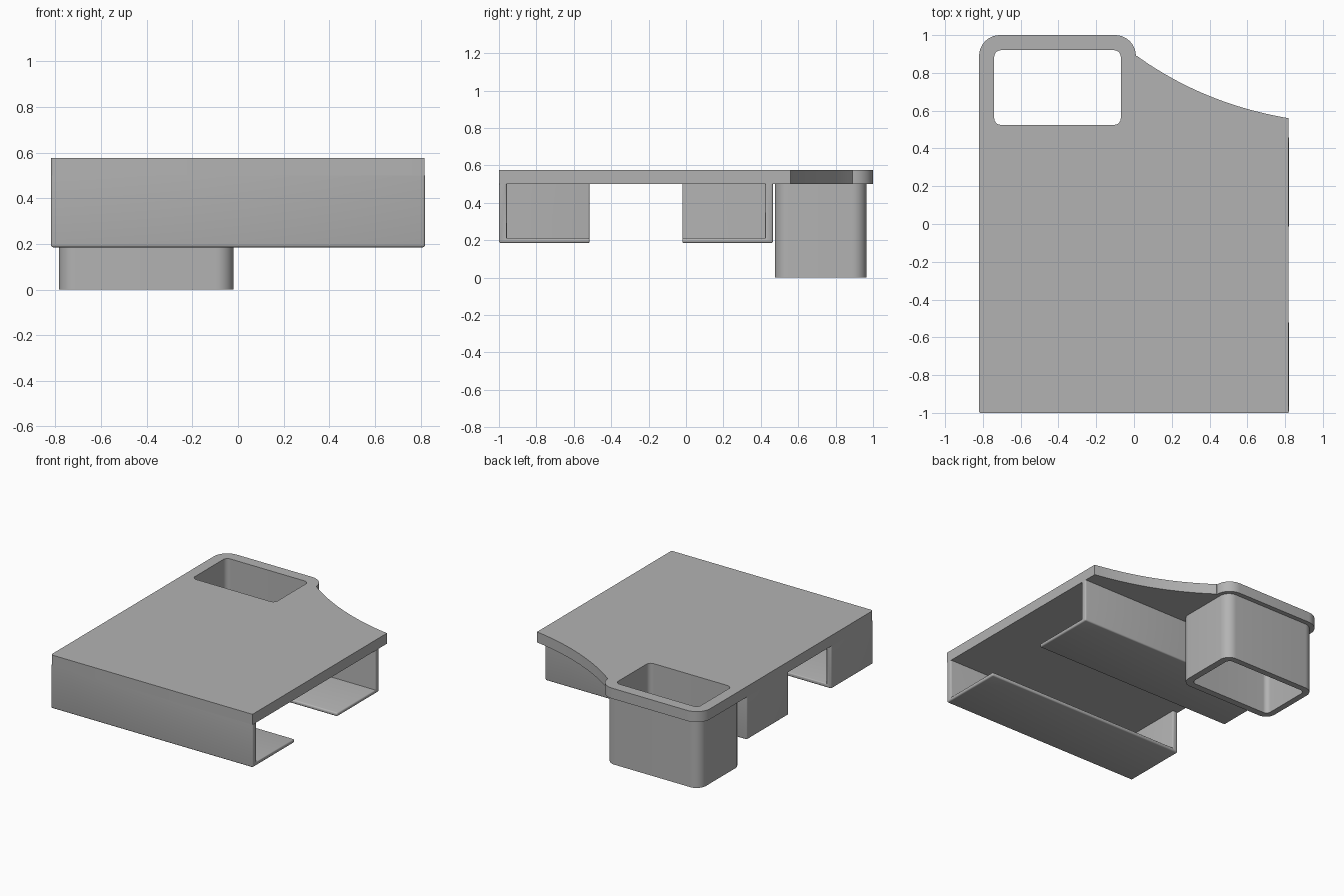
import bpy, bmesh, math
from mathutils import Vector

if "Cube" in bpy.data.objects:
    bpy.data.objects.remove(bpy.data.objects["Cube"])

grey = bpy.data.materials.new("plain grey")
grey.use_nodes = True
colour = (0.45, 0.45, 0.45, 1)
grey.diffuse_color = colour
grey.node_tree.nodes["Principled BSDF"].inputs["Base Color"].default_value = colour

PLATE_BOTTOM, PLATE_TOP = 0.5, 0.577


def activate(obj):
    bpy.ops.object.select_all(action="DESELECT")
    obj.select_set(True)
    bpy.context.view_layer.objects.active = obj


def corner(cx, cy, r, start, steps=10):
    """Quarter circle, counter-clockwise from the start angle."""
    angles = [math.radians(start + 90 * i / steps) for i in range(steps + 1)]
    return [(cx + r * math.cos(a), cy + r * math.sin(a)) for a in angles]


def rounded_rect(x0, x1, y0, y1, r):
    return (corner(x1 - r, y1 - r, r, 0) + corner(x0 + r, y1 - r, r, 90)
            + corner(x0 + r, y0 + r, r, 180) + corner(x1 - r, y0 + r, r, 270))


def extrude_outline(name, outlines, z0, z1):
    """Filled outline with holes, raised from z0 to z1."""
    curve = bpy.data.curves.new(name, "CURVE")
    curve.dimensions = "2D"
    curve.fill_mode = "BOTH"
    curve.extrude = (z1 - z0) / 2
    for points in outlines:
        spline = curve.splines.new("POLY")
        spline.points.add(len(points) - 1)
        for p, (x, y) in zip(spline.points, points):
            p.co = (x, y, 0, 1)
        spline.use_cyclic_u = True
    obj = bpy.data.objects.new(name, curve)
    bpy.context.collection.objects.link(obj)
    activate(obj)
    bpy.ops.object.convert(target="MESH")
    obj = bpy.context.object
    bm = bmesh.new()
    bm.from_mesh(obj.data)
    bmesh.ops.remove_doubles(bm, verts=bm.verts, dist=1e-5)
    bmesh.ops.translate(bm, verts=bm.verts, vec=(0, 0, (z0 + z1) / 2))
    bmesh.ops.recalc_face_normals(bm, faces=bm.faces)
    bm.to_mesh(obj.data)
    bm.free()
    finish(obj)


def finish(obj):
    obj.data.materials.clear()
    obj.data.materials.append(grey)
    activate(obj)
    bpy.ops.object.shade_smooth_by_angle(angle=math.radians(35))


def box(name, low, high):
    low, high = Vector(low), Vector(high)
    bm = bmesh.new()
    bmesh.ops.create_cube(bm, size=1)
    for v in bm.verts:
        v.co = (low + high) / 2 + v.co * (high - low)
    mesh = bpy.data.meshes.new(name)
    bm.to_mesh(mesh)
    bm.free()
    obj = bpy.data.objects.new(name, mesh)
    bpy.context.collection.objects.link(obj)
    return obj


def bracket(name, wall_y, inward):
    """Tray with a long wall, a floor and one end wall, rounded outside."""
    def span(a, b):
        return sorted((wall_y + inward * a, wall_y + inward * b))
    y0, y1 = span(0, 0.485)
    c0, c1 = span(0.042, 0.6)
    obj = box(name, (-0.82, y0, 0.185), (0.82, y1, PLATE_BOTTOM))
    cutter = box("bracket_cutter", (-0.778, c0, 0.212), (1, c1, 0.7))
    cut = obj.modifiers.new("hollow", "BOOLEAN")
    cut.operation = "DIFFERENCE"
    cut.solver = "EXACT"
    cut.object = cutter
    activate(obj)
    bpy.ops.object.modifier_apply(modifier="hollow")
    bpy.data.objects.remove(cutter)
    bm = bmesh.new()
    bm.from_mesh(obj.data)
    edges = [e for e in bm.edges if e.is_convex and e.calc_face_angle(0) > 1
             and min(v.co.z for v in e.verts) < PLATE_BOTTOM - 0.01]
    bmesh.ops.bevel(bm, geom=edges, offset=0.01, segments=3, profile=0.5,
                    affect="EDGES", clamp_overlap=True)
    bm.to_mesh(obj.data)
    bm.free()
    finish(obj)


# Opening shared by the plate and the cup holder
opening = rounded_rect(-0.74, -0.07, 0.525, 0.92, 0.035)

# Top plate with a rounded tab and a concave back edge
start, control, end = Vector((0.015, 0.89)), Vector((0.366, 0.637)), Vector((0.818, 0.56))
sweep = []
for i in range(21):
    t = i / 20
    p = start * (1 - t) ** 2 + control * 2 * t * (1 - t) + end * t * t
    sweep.append((p.x, p.y))
outline = ([(0.818, -1)] + sweep[::-1] + corner(-0.1, 0.89, 0.11, 0)
           + corner(-0.71, 0.89, 0.11, 90) + corner(-0.805, -0.985, 0.015, 180, 4))
extrude_outline("top_plate", [outline, opening], PLATE_BOTTOM, PLATE_TOP)

# Open rectangular sleeve under the tab
sleeve = rounded_rect(-0.785, -0.02, 0.475, 0.965, 0.075)
extrude_outline("holder_sleeve", [sleeve, opening], 0, PLATE_BOTTOM)

# Two facing brackets under the plate
bracket("front_bracket", -1.0, 1)
bracket("rear_bracket", 0.465, -1)
